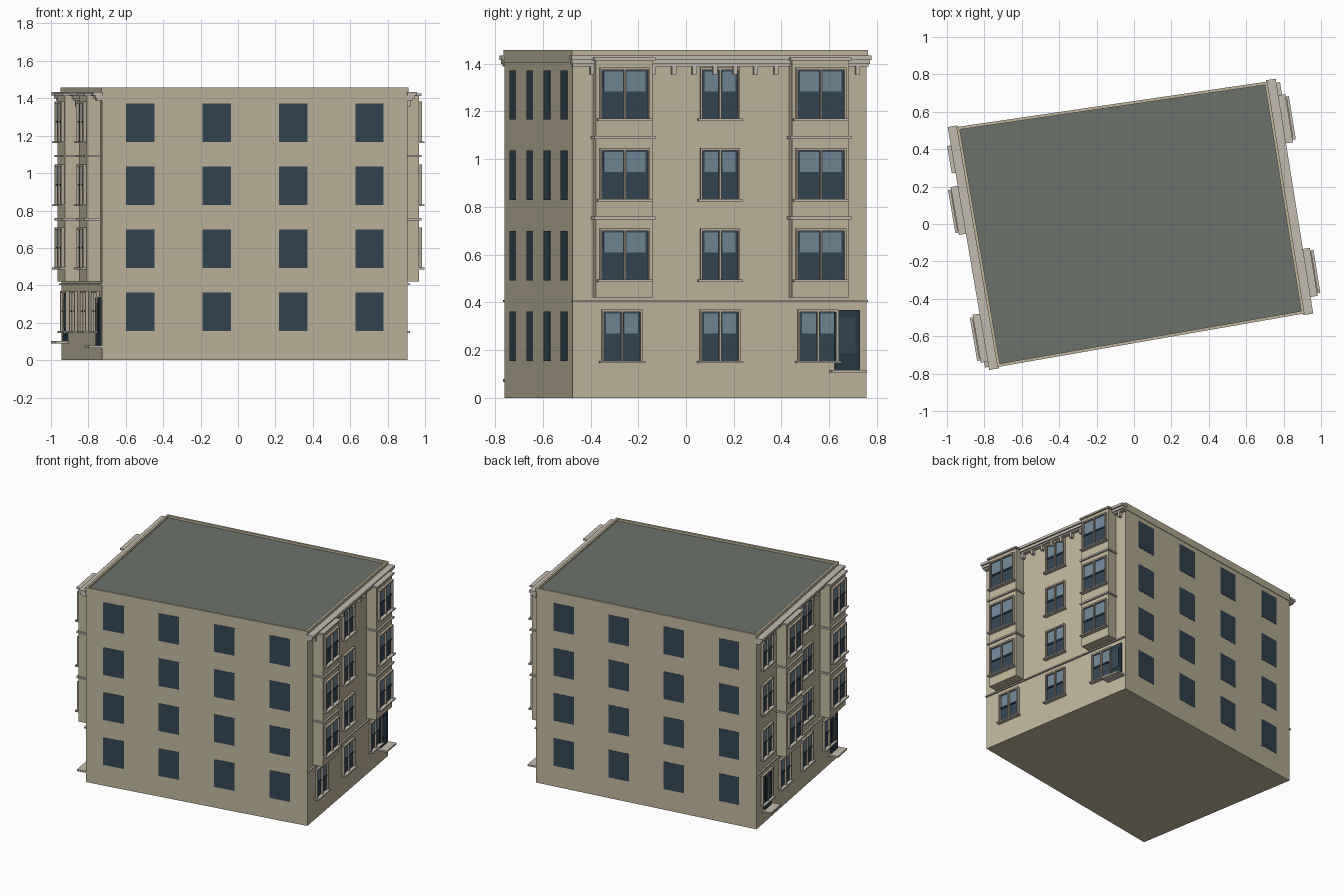
import bpy, bmesh
from mathutils import Vector, Matrix

if "Cube" in bpy.data.objects:
    bpy.data.objects.remove(bpy.data.objects["Cube"])

# Building footprint, counter-clockwise from the front left corner
A, B, C, D = [Vector(p) for p in ((-.727, -.76), (.907, -.475), (.71, .757), (-.945, .515))]
TOP = 1.457
FLOOR = .337

COLORS = {
    "wall": (.53, .47, .33, 1), "trim": (.55, .50, .43, 1), "frame": (.46, .40, .31, 1),
    "glass": (.034, .061, .089, 1), "pane": (.16, .25, .31, 1),
    "roof": (.15, .165, .145, 1), "door": (.020, .042, .058, 1),
}
MATS = {}
for key, col in COLORS.items():
    MATS[key] = bpy.data.materials.new(key)
    MATS[key].diffuse_color = col

parts = {}


def part(name, mat):
    """Fetch or start the mesh of a named part."""
    return parts.setdefault(name, (bmesh.new(), mat))[0]


class Wall:
    """Places boxes by distance along a wall, distance out of it, and height."""
    def __init__(self, p, q):
        u = (q - p).normalized()
        self.length = (q - p).length
        self.m = Matrix(((u.x, u.y, 0, p.x), (u.y, -u.x, 0, p.y), (0, 0, 1, 0), (0, 0, 0, 1)))

    def box(self, name, mat, u0, u1, d0, d1, z0, z1):
        loc = Matrix.Translation(((u0 + u1) / 2, (d0 + d1) / 2, (z0 + z1) / 2))
        size = Matrix.Diagonal((u1 - u0, d1 - d0, z1 - z0, 1))
        bmesh.ops.create_cube(part(name, mat), size=1, matrix=self.m @ loc @ size)


front, right, back, left = Wall(A, B), Wall(B, C), Wall(C, D), Wall(D, A)


def prism(name, mat, pts, z0, z1):
    bm = part(name, mat)
    lo = [bm.verts.new((p.x, p.y, z0)) for p in pts]
    hi = [bm.verts.new((p.x, p.y, z1)) for p in pts]
    bm.faces.new(lo[::-1])
    bm.faces.new(hi)
    for i in range(4):
        j = (i + 1) % 4
        bm.faces.new((lo[i], lo[j], hi[j], hi[i]))


def sash_window(w, side, u, width, z0, d=0):
    """Double-hung window: frame, mullion, two panes above and two below, sill."""
    h, t = .212, .008
    z1, zm, a, b = z0 + h, z0 + h * .5, u - width / 2, u + width / 2
    name = side + "_window_"
    w.box(name + "glass", "glass", a, b, d - .004, d + .004, z0, z1)
    for x0, x1 in ((a + .014, u - .008), (u + .008, b - .014)):
        w.box(name + "upper_panes", "pane", x0, x1, d, d + .007, zm + .008, z1 - .014)
    for x0, x1 in ((a - t / 2, a + t / 2), (u - t / 2, u + t / 2), (b - t / 2, b + t / 2)):
        w.box(name + "frames", "frame", x0, x1, d - .004, d + .018, z0, z1)
    w.box(name + "frames", "frame", a - t / 2, b + t / 2, d - .004, d + .018, z1 - t, z1 + .003)
    w.box(name + "rails", "glass", a + t / 2, b - t / 2, d, d + .010, zm - .004, zm + .004)
    w.box(name + "sills", "trim", a - .014, b + .014, d - .004, d + .030, z0 - .009, z0)


def bay(w, side, u):
    """Three-storey projecting bay with a ledge at each floor."""
    w.box(side + "_bays", "wall", u - .121, u + .121, -.01, .075, .42, 1.418)
    for z in (.752, 1.09, 1.418):
        w.box(side + "_bay_ledges", "trim", u - .13, u + .13, -.01, .088, z - .005, z + .007)
    for i in (1, 2, 3):
        sash_window(w, side, u, .205, .158 + FLOOR * i, .075)


def door(w, side, u, z0, z1):
    w.box(side + "_doors", "door", u - .053, u + .053, -.004, .012, z0, z1)
    w.box(side + "_door_panels", "glass", u - .034, u + .034, 0, .014, z0 + .07, z1 - .03)
    w.box(side + "_door_slabs", "trim", u - .074, u + .074, -.004, .070, z0 - .012, z0)


# Main block and roof deck
prism("main_block", "wall", (A, B, C, D), 0, 1.435)
mid = (A + B + C + D) / 4
prism("roof_deck", "roof", [mid + (p - mid) * .987 for p in (A, B, C, D)], 1.42, 1.441)

# Parapet around the roof
for w in (front, right, back, left):
    w.box("parapet", "wall", -.003, w.length + .003, -.012, .004, 1.405, TOP)

# Plain front and back walls: a grid of flush windows
for w, side in ((front, "front"), (back, "back")):
    for c in range(4):
        u = w.length * (2 * c + 1) / 8
        for i in range(4):
            z = .155 + FLOOR * i
            w.box(side + "_windows", "glass", u - .077, u + .077, -.004, .002, z, z + .206)

# Decorated side walls
sides = (
    (right, "right", [right.length * f for f in (1 / 6, 1 / 2, 5 / 6)], (0, 2)),
    (left, "left", [.155, .437, .785, 1.130], (1, 3)),
)
for w, side, columns, bay_columns in sides:
    n = w.length
    for c, u in enumerate(columns):
        sash_window(w, side, u, .163, .155)
        if c in bay_columns:
            bay(w, side, u)
        else:
            for i in (1, 2, 3):
                sash_window(w, side, u, .160, .158 + FLOOR * i)
    # String course above the ground floor
    w.box(side + "_string_course", "trim", -.004, n + .004, -.004, .012, .401, .410)
    # Stepped cornice
    w.box(side + "_cornice", "trim", -.004, n + .004, -.004, .028, 1.388, 1.398)
    w.box(side + "_cornice", "trim", -.008, n + .008, -.004, .038, 1.398, 1.416)
    w.box(side + "_cornice", "trim", -.012, n + .012, -.004, .050, 1.416, 1.434)
    # Cornice brackets
    for i in range(14):
        u = .081 + .0866 * i
        w.box(side + "_brackets", "trim", u - .009, u + .009, -.004, .026, 1.355, 1.390)

# Entrances with their door slabs
door(right, "right", 1.164, .117, .367)
door(left, "left", .162, .102, .362)
door(left, "left", 1.215, .078, .335)

# Turn every collected part into an object
for name, (bm, mat) in parts.items():
    bmesh.ops.recalc_face_normals(bm, faces=bm.faces)
    mesh = bpy.data.meshes.new(name)
    bm.to_mesh(mesh)
    bm.free()
    mesh.materials.append(MATS[mat])
    bpy.context.collection.objects.link(bpy.data.objects.new(name, mesh))

for m in bpy.data.materials:
    if m.users and not m.is_grease_pencil:
        m.use_nodes = True
        m.node_tree.nodes["Principled BSDF"].inputs["Base Color"].default_value = m.diffuse_color
